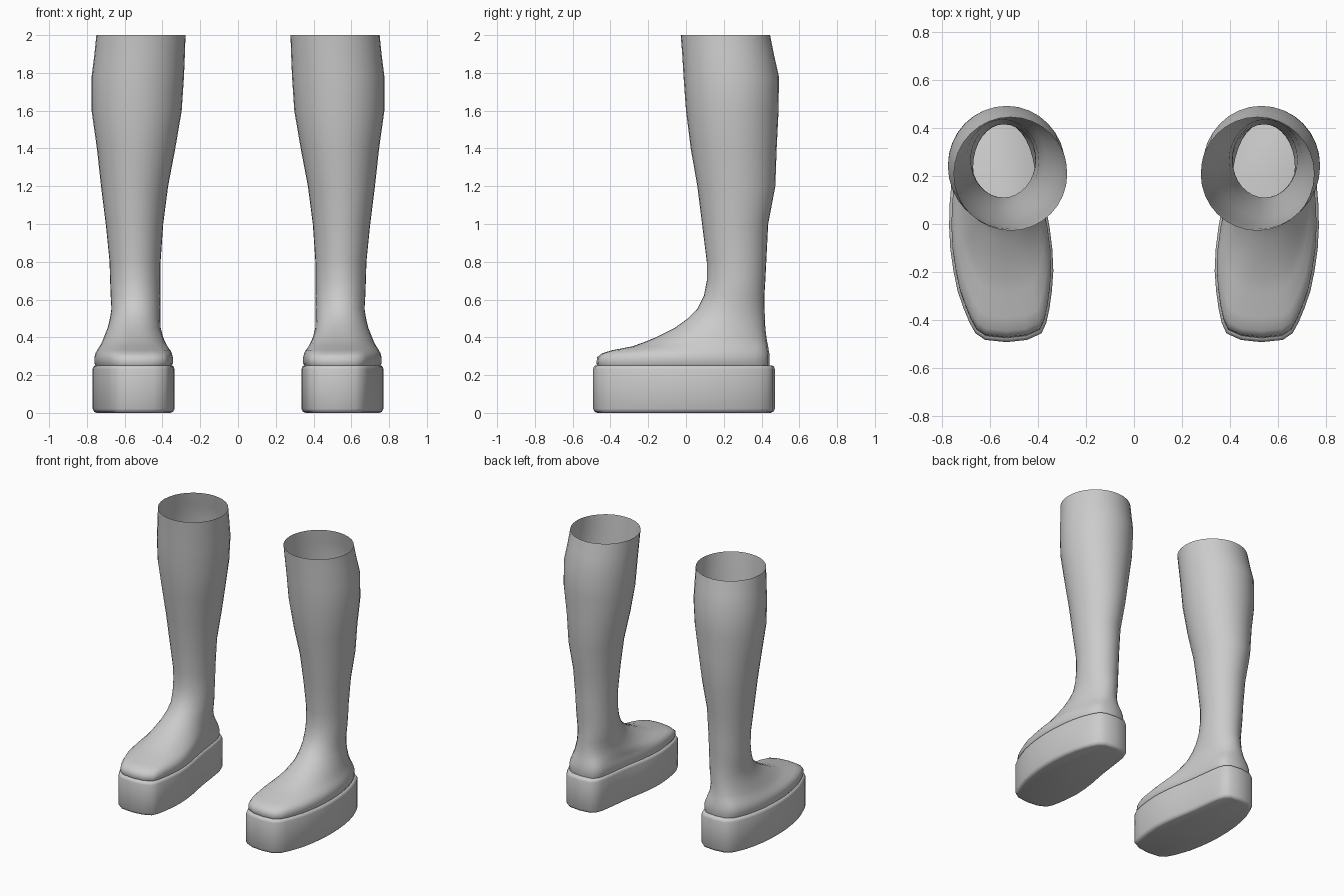
import bpy
import math

if "Cube" in bpy.data.objects:
    bpy.data.objects.remove(bpy.data.objects["Cube"])

STEPS = 16  # samples from toe to heel along each side

# Footprint outline, sampled from toe tip to heel tip: outer and inner x
OUTER = [.53, .62, .66, .685, .71, .735, .752, .765, .77,
         .768, .76, .745, .725, .70, .675, .635, .55]
INNER = [.53, .445, .385, .365, .352, .342, .336, .34, .352,
         .37, .385, .395, .405, .415, .432, .465, .55]
FX0, FX1 = .336, .77

leather = bpy.data.materials.new("light grey")
leather.diffuse_color = (.6, .6, .6, 1)
leather.use_nodes = True
leather.node_tree.nodes["Principled BSDF"].inputs["Base Color"].default_value = leather.diffuse_color


def ring(z, y0, y1, x0, x1, w):
    """Closed loop in a box; w blends from an ellipse to the footprint."""
    pts = []
    for i in range(2 * STEPS):
        outer = i <= STEPS
        k = i if outer else 2 * STEPS - i
        t = math.pi * k / STEPS
        y = (y0 + y1) / 2 - (y1 - y0) / 2 * math.cos(t)
        oval = .5 + (.5 if outer else -.5) * math.sin(t)
        foot = ((OUTER if outer else INNER)[k] - FX0) / (FX1 - FX0)
        pts.append((x0 + (x1 - x0) * (oval * (1 - w) + foot * w), y, z))
    return pts


def loft(name, rings, caps, angle):
    n = 2 * STEPS
    verts = [p for r in rings for p in ring(*r)]
    faces = [(a * n + i, a * n + (i + 1) % n, (a + 1) * n + (i + 1) % n, (a + 1) * n + i)
             for a in range(len(rings) - 1) for i in range(n)]
    if caps:
        faces += [tuple(reversed(range(n))), tuple(range(len(verts) - n, len(verts)))]
    mesh = bpy.data.meshes.new(name)
    mesh.from_pydata(verts, [], faces)
    mesh.materials.append(leather)
    obj = bpy.data.objects.new(name, mesh)
    bpy.context.collection.objects.link(obj)
    bpy.ops.object.select_all(action='DESELECT')
    obj.select_set(True)
    bpy.context.view_layer.objects.active = obj
    bpy.ops.object.shade_smooth_by_angle(angle=math.radians(angle))
    # The other boot of the pair
    mirror = obj.modifiers.new("pair", 'MIRROR')
    mirror.use_mirror_merge = False
    return obj


def sole_ring(z, inset):
    return (z, -.492 + inset, .47 - inset, FX0 + inset, FX1 - inset, 1)


# Thick platform sole with rounded rims
loft("platform_soles", [sole_ring(z, d) for z, d in
     [(0, .022), (.006, .008), (.022, 0), (.232, 0), (.246, .005), (.252, .016)]],
     True, 50)

# Foot and open shaft: z, front y, back y, inner x, outer x, footprint blend
loft("boot_uppers", [
    (.245, -.466, .44, .355, .75, 1),
    (.262, -.475, .443, .345, .76, 1),
    (.295, -.470, .443, .345, .76, 1),
    (.315, -.445, .441, .35, .755, 1),
    (.332, -.390, .438, .358, .746, .95),
    (.352, -.285, .435, .37, .733, .8),
    (.375, -.220, .430, .382, .72, .55),
    (.40, -.160, .426, .393, .71, .35),
    (.45, -.060, .420, .408, .69, .12),
    (.50, .010, .418, .41, .678, 0),
    (.55, .060, .416, .41, .67, 0),
    (.62, .095, .415, .41, .674, 0),
    (.70, .110, .420, .411, .677, 0),
    (.80, .110, .425, .41, .68, 0),
    (1.0, .085, .435, .396, .70, 0),
    (1.2, .060, .473, .37, .725, 0),
    (1.4, .025, .480, .332, .747, 0),
    (1.6, 0, .490, .298, .775, 0),
    (1.78, -.013, .492, .286, .775, 0),
    (1.9, -.020, .465, .281, .76, 0),
    (2.0, -.028, .445, .278, .75, 0),
], False, 60)
